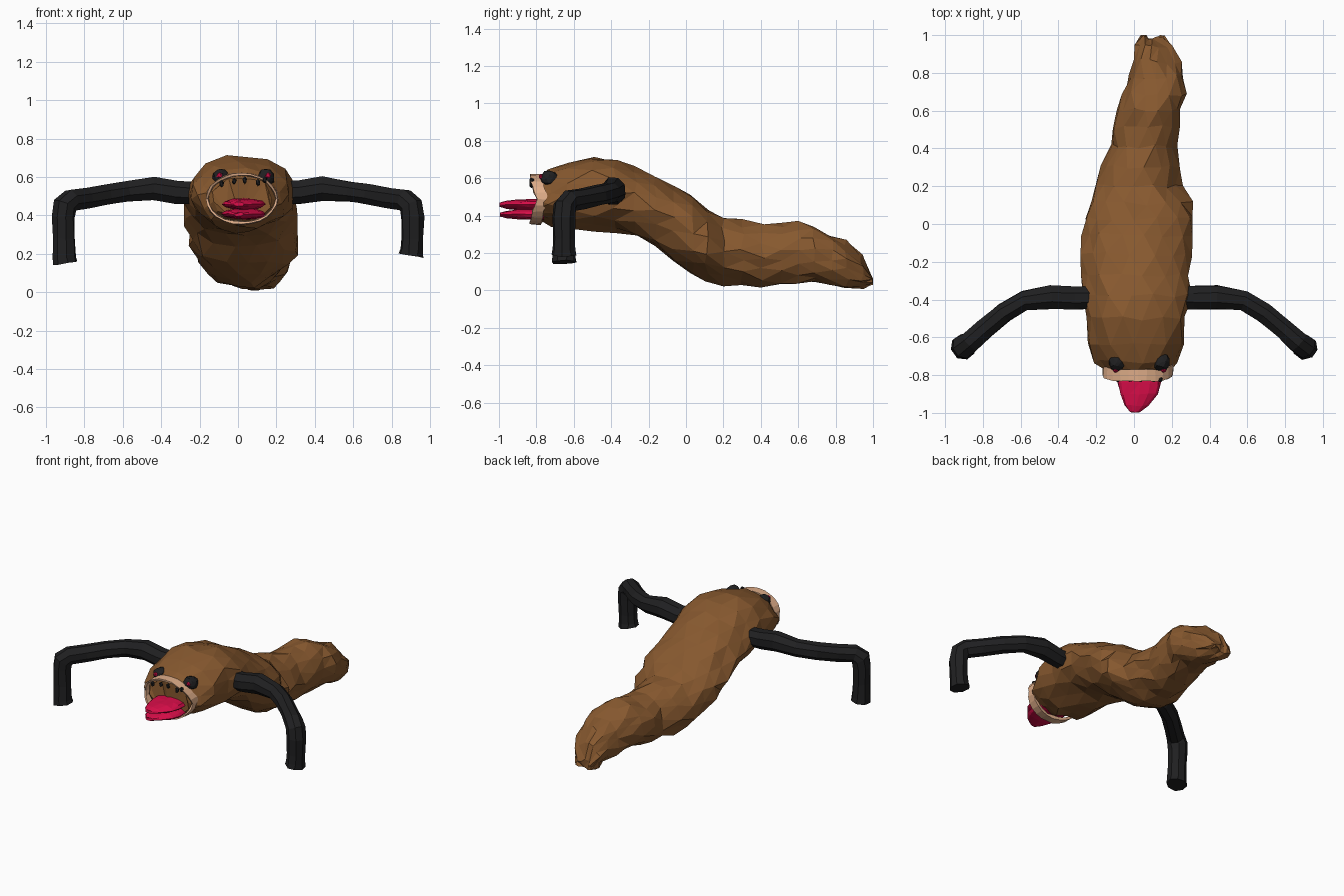
import bpy, bmesh, math, random
from mathutils import Vector

if "Cube" in bpy.data.objects:
    bpy.data.objects.remove(bpy.data.objects["Cube"])

random.seed(4)


def material(name, rgb):
    m = bpy.data.materials.new(name)
    m.diffuse_color = (*rgb, 1)
    m.use_nodes = True
    m.node_tree.nodes["Principled BSDF"].inputs["Base Color"].default_value = m.diffuse_color
    return m


brown = material("brown hide", (0.24, 0.098, 0.028))
black = material("black", (0.014, 0.014, 0.015))
tan = material("tan lips", (0.74, 0.42, 0.25))
pink = material("pink red", (0.68, 0.004, 0.065))


def finish(bm, name, mat, jitter=0.0, tri=False):
    for v in bm.verts:
        v.co += Vector([random.uniform(-jitter, jitter) for _ in range(3)])
    if tri:
        bmesh.ops.triangulate(bm, faces=bm.faces[:])
    bmesh.ops.recalc_face_normals(bm, faces=bm.faces[:])
    me = bpy.data.meshes.new(name)
    bm.to_mesh(me)
    bm.free()
    me.materials.append(mat)
    ob = bpy.data.objects.new(name, me)
    bpy.context.collection.objects.link(ob)
    return ob


def loft(rings, closed=False):
    """Bridge point rings, capping the ends unless the loop is closed."""
    bm = bmesh.new()
    vs = [[bm.verts.new(p) for p in r] for r in rings]
    n = len(vs[0])
    pairs = list(zip(vs, vs[1:])) + ([(vs[-1], vs[0])] if closed else [])
    for a, b in pairs:
        for i in range(n):
            j = (i + 1) % n
            bm.faces.new((a[i], a[j], b[j], b[i]))
    if not closed:
        bm.faces.new(vs[0])
        bm.faces.new(vs[-1])
    return bm


def slices(stations, sides, twist=0.0):
    """Elliptical rings across y from (y, left, right, bottom, top)."""
    rings = []
    for k, (y, x0, x1, z0, z1) in enumerate(stations):
        r = []
        for i in range(sides):
            a = 2 * math.pi * (i + twist * (k % 2)) / sides
            r.append(((x0 + x1) / 2 + (x1 - x0) / 2 * math.cos(a), y,
                      (z0 + z1) / 2 + (z1 - z0) / 2 * math.sin(a)))
        rings.append(r)
    return rings


def tube(path, sides=8):
    """Sweep a round section along (x, y, z, radius) points."""
    pts = [Vector(p[:3]) for p in path]
    rings, prev, u = [], None, None
    for i, p in enumerate(pts):
        t = (pts[min(i + 1, len(pts) - 1)] - pts[max(i - 1, 0)]).normalized()
        if u is None:
            u = t.orthogonal().normalized()
        else:
            u = prev.rotation_difference(t) @ u
        prev, w = t, t.cross(u)
        rings.append([p + path[i][3] * (math.cos(a) * u + math.sin(a) * w)
                      for a in (2 * math.pi * (k + .5) / sides for k in range(sides))])
    return loft(rings)


def blob(name, mat, centre, size, jitter, level=2):
    bm = bmesh.new()
    bmesh.ops.create_icosphere(bm, subdivisions=level, radius=1)
    for v in bm.verts:
        v.co = Vector(centre) + v.co * Vector(size)
    return finish(bm, name, mat, jitter)


# Lumpy slug-like body
body = [(-.79, -.14, .18, .385, .60), (-.73, -.20, .225, .35, .65),
        (-.63, -.24, .265, .335, .69), (-.50, -.255, .285, .325, .712),
        (-.38, -.265, .30, .315, .70), (-.27, -.275, .30, .285, .665),
        (-.16, -.28, .30, .225, .615), (-.06, -.27, .305, .14, .56),
        (.03, -.26, .315, .09, .505), (.11, -.235, .31, .055, .435),
        (.20, -.21, .25, .025, .385), (.30, -.165, .235, .015, .37),
        (.41, -.12, .225, .01, .355), (.51, -.11, .24, .025, .36),
        (.60, -.085, .255, .04, .37), (.69, -.06, .28, .035, .345),
        (.78, -.03, .265, .025, .305), (.86, -.01, .245, .01, .265),
        (.94, .0, .205, .012, .18), (.99, .04, .165, .025, .085)]
finish(loft(slices(body, 15, 0.5)), "body", brown, 0.013, True)

# Arms bend forward and then drop straight down
for name, s, foot in (("left_arm", -1, .15), ("right_arm", 1, .19)):
    path = [(.20, -.39, .515, .062), (.32, -.39, .52, .066), (.44, -.388, .54, .068),
            (.58, -.405, .525, .056), (.69, -.47, .508, .056), (.79, -.555, .49, .056),
            (.87, -.625, .478, .058), (.902, -.648, .45, .064), (.91, -.652, .39, .062),
            (.907, -.652, .28, .060), (.905, -.652, foot + .03, .062),
            (.90, -.652, foot, .066)]
    finish(tube([(s * x, y, z, r) for x, y, z, r in path]), name, black, 0.003)

# Mouth rim: thin wavy band around the face
rim = []
for i in range(24):
    a = 2 * math.pi * i / 24
    front = -.80 - .035 * abs(math.sin(a)) + random.uniform(-.006, .006)
    rim.append([(.02 + (.175 + d) * math.cos(a), y, .487 + (.122 + d) * math.sin(a))
                for d, y in ((0, front), (.011, front - .003),
                             (.014, front + .06), (-.004, front + .06))])
finish(loft(rim, True), "mouth_rim", tan, 0.003)

# Tongue made of two stacked lobes
for name, z0, z1 in (("tongue_upper", .428, .490), ("tongue_lower", .378, .438)):
    shape = [(-.76, -.08, .14, z0, z1), (-.84, -.085, .145, z0, z1),
             (-.90, -.07, .125, z0 + .004, z1 - .004),
             (-.96, -.05, .075, z0 + .010, z1 - .012),
             (-.995, -.02, .03, z0 + .018, z1 - .022)]
    finish(loft(slices(shape, 12)), name, pink, 0.003, True)

# Eyes with red pupils
for name, x, px in (("left", -.09, -.097), ("right", .145, .157)):
    blob(name + "_eye", black, (x, -.73, .598), (.046, .05, .044), 0.004)
    blob(name + "_pupil", pink, (px, -.775, .608), (.016, .012, .016), 0.0, 1)

# Teeth hanging under the upper lip
for i, (x, z) in enumerate(((-.085, .565), (-.02, .578), (.035, .582), (.105, .57), (.14, .585))):
    blob("tooth_%d" % i, black, (x, -.825, z), (.013, .014, .02), 0.002, 1)
